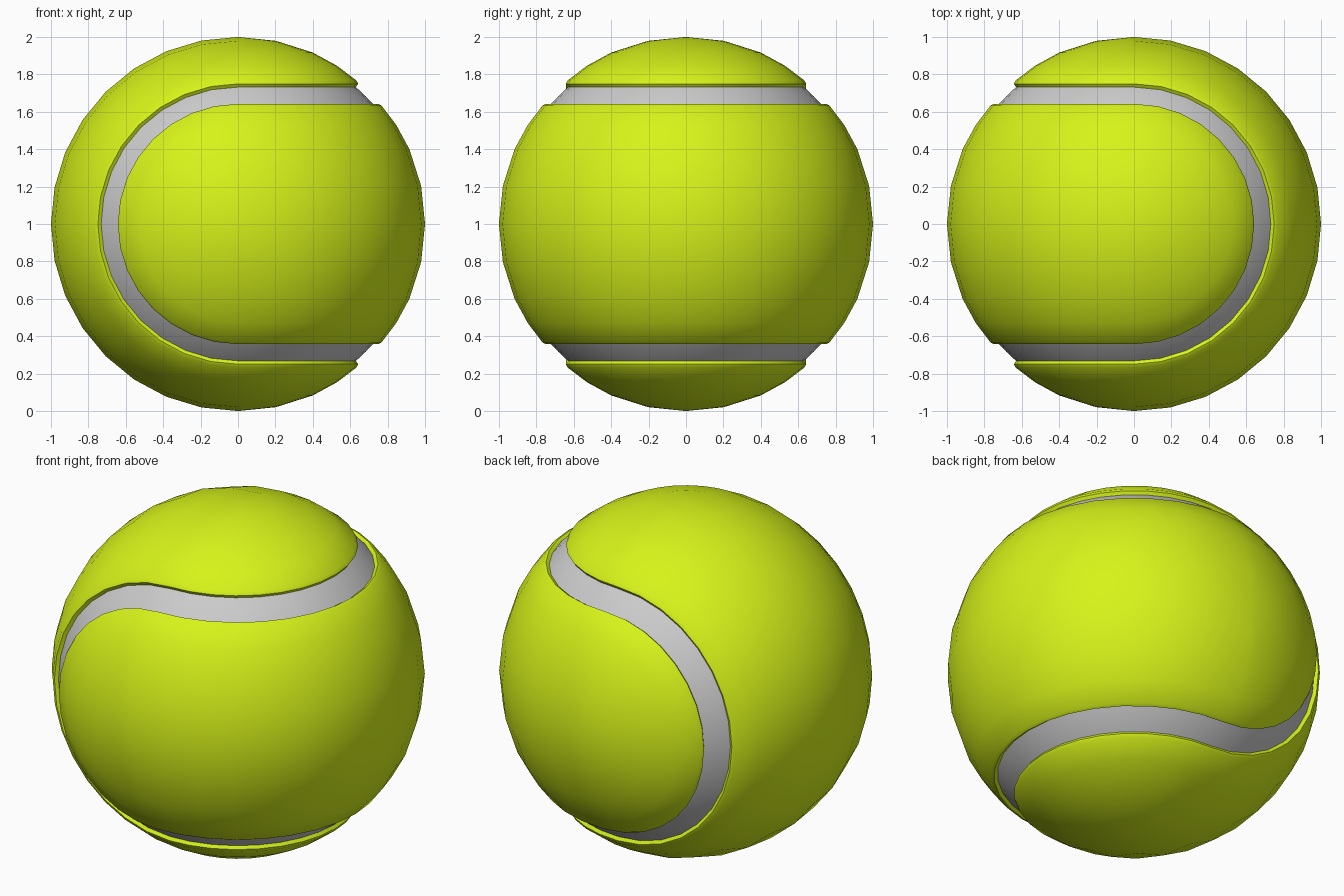
import bpy, bmesh
from math import sin, cos, pi, radians
from mathutils import Vector

if "Cube" in bpy.data.objects:
    bpy.data.objects.remove(bpy.data.objects["Cube"])

SEG = 16  # steps per half circle of the seam loop


def station(k, phi):
    """Direction at step k around the seam loop, phi measured from the panel spine."""
    part, i = divmod(k % (4 * SEG), SEG)
    t = pi * i / SEG
    if part == 0:      # strip over the -x side, +y half, top to bottom
        return Vector((-sin(t) * cos(phi), sin(phi), cos(t) * cos(phi)))
    if part == 1:      # half cap at the bottom
        return Vector((sin(phi) * sin(t), sin(phi) * cos(t), -cos(phi)))
    if part == 2:      # strip, -y half, bottom to top
        return Vector((-sin(t) * cos(phi), -sin(phi), -cos(t) * cos(phi)))
    return Vector((sin(phi) * sin(t), -sin(phi) * cos(t), cos(phi)))  # half cap on top


def sweep(name, profile, turn=False, colour=None):
    """Sweep (angle, radius) rows around the seam loop."""
    bm = bmesh.new()
    rows = []
    for deg, r in profile:
        row = []
        for k in range(4 * SEG):
            p = station(k, radians(deg)) * r
            if turn:   # second panel is the first one rotated
                p = Vector((-p.x, p.z, p.y))
            row.append(bm.verts.new(p))
        rows.append(row)
    n = 4 * SEG
    for a, b in zip(rows, rows[1:]):
        for k in range(n):
            bm.faces.new((a[k], a[(k + 1) % n], b[(k + 1) % n], b[k]))
    bmesh.ops.remove_doubles(bm, verts=bm.verts, dist=1e-4)
    bmesh.ops.recalc_face_normals(bm, faces=bm.faces)
    bm.normal_update()
    if sum(f.normal.dot(f.calc_center_median()) for f in bm.faces) < 0:
        bmesh.ops.reverse_faces(bm, faces=bm.faces)
    me = bpy.data.meshes.new(name)
    bm.to_mesh(me)
    bm.free()
    ob = bpy.data.objects.new(name, me)
    ob.location.z = 1
    bpy.context.collection.objects.link(ob)
    if colour:
        me.materials.append(colour)
    bpy.ops.object.select_all(action='DESELECT')
    ob.select_set(True)
    bpy.context.view_layer.objects.active = ob
    bpy.ops.object.shade_smooth_by_angle(angle=radians(40))
    return ob


felt = bpy.data.materials.new("felt_yellow")
felt.diffuse_color = (0.68, 0.9, 0.01, 1)
felt.use_nodes = True
felt.node_tree.nodes["Principled BSDF"].inputs["Base Color"].default_value = felt.diffuse_color

# two interlocking felt panels with a rolled edge and a short wall
panel = [(0, 1), (11.7, 1), (23.6, 1), (32, 0.998), (39.5, 0.995), (40.6, 0.987), (40.8, 0.955)]
sweep("felt_panel_a", panel, False, felt)
sweep("felt_panel_b", panel, True, felt)

# sunken grey seam between the panels
sweep("seam", [(d, 0.966) for d in (39, 42, 45, 48, 51)])
